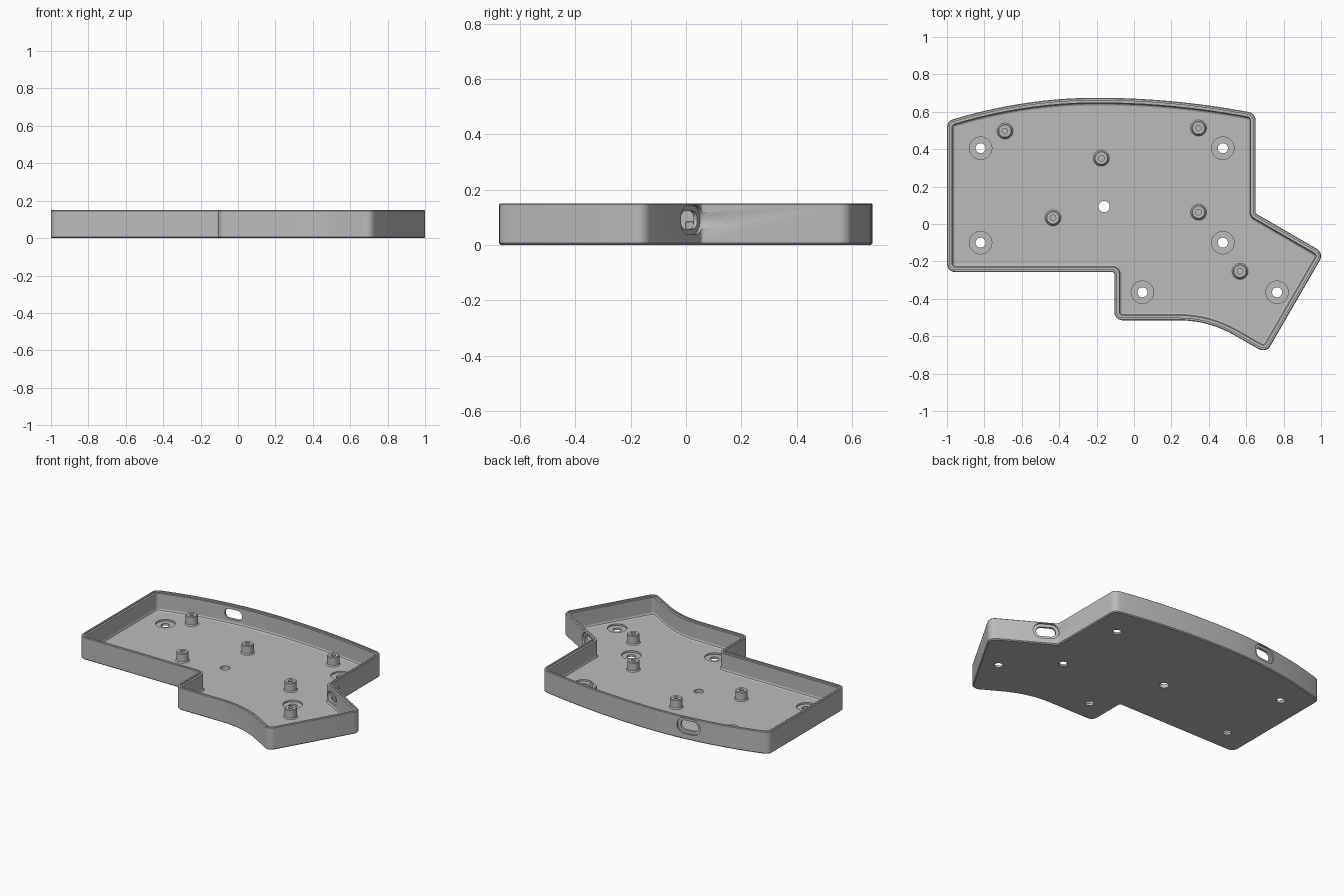
import bpy, bmesh
from math import sin, cos, tan, pi, radians
from mathutils import Vector, Matrix

if "Cube" in bpy.data.objects:
    bpy.data.objects.remove(bpy.data.objects["Cube"])

grey = bpy.data.materials.new("plain grey")
grey.use_nodes = True
GREY = (0.5, 0.5, 0.5, 1)
grey.diffuse_color = GREY
grey.node_tree.nodes["Principled BSDF"].inputs["Base Color"].default_value = GREY


def rounded(corners, steps=7):
    """Counter-clockwise outline; each corner is (x, y, radius)."""
    out = []
    n = len(corners)
    for i, (x, y, r) in enumerate(corners):
        p = Vector((x, y))
        if r == 0:
            out.append(p)
            continue
        a = (Vector(corners[i - 1][:2]) - p).normalized()
        b = (Vector(corners[(i + 1) % n][:2]) - p).normalized()
        half = a.angle(b) / 2
        centre = p + (a + b).normalized() * (r / sin(half))
        start = p + a * (r / tan(half)) - centre
        turn = (pi - 2 * half) * (1 if a.cross(b) < 0 else -1)
        out += [centre + Matrix.Rotation(turn * k / steps, 2) @ start
                for k in range(steps + 1)]
    return out


def circle(r, n=32):
    return [Vector((r * cos(2 * pi * k / n), r * sin(2 * pi * k / n))) for k in range(n)]


def inset(outline, d):
    """Move every edge of the outline inwards by d."""
    out = []
    n = len(outline)
    for i, p in enumerate(outline):
        a = (p - outline[i - 1]).normalized()
        b = (outline[(i + 1) % n] - p).normalized()
        na, nb = Vector((-a.y, a.x)), Vector((-b.y, b.x))
        out.append(p + (na + nb) * (d / (1 + na.dot(nb))))
    return out


def loft(name, outline, profile, matrix=Matrix()):
    """Closed solid through (inset, height) copies of the outline."""
    bm = bmesh.new()
    rings = [[bm.verts.new((p.x, p.y, z)) for p in inset(outline, d)] for d, z in profile]
    n = len(outline)
    for lo, hi in zip(rings, rings[1:]):
        for i in range(n):
            j = (i + 1) % n
            bm.faces.new((lo[i], lo[j], hi[j], hi[i]))
    bm.faces.new(rings[0][::-1])
    bm.faces.new(rings[-1])
    bmesh.ops.recalc_face_normals(bm, faces=bm.faces)
    mesh = bpy.data.meshes.new(name)
    bm.to_mesh(mesh)
    bm.free()
    mesh.materials.append(grey)
    ob = bpy.data.objects.new(name, mesh)
    ob.matrix_world = matrix
    bpy.context.collection.objects.link(ob)
    return ob


def activate(ob):
    bpy.ops.object.select_all(action='DESELECT')
    ob.select_set(True)
    bpy.context.view_layer.objects.active = ob


def smooth(ob):
    activate(ob)
    bpy.ops.object.shade_smooth_by_angle(angle=radians(20))


def cut(ob, cutter):
    cutter.hide_render = True
    activate(ob)
    mod = ob.modifiers.new("cut", 'BOOLEAN')
    mod.operation, mod.solver, mod.object = 'DIFFERENCE', 'EXACT', cutter
    bpy.ops.object.modifier_apply(modifier=mod.name)
    bpy.data.objects.remove(cutter)


# Tray outline: stepped front, curved thumb edge, angled right end, arched back
def back_y(x):
    t = x + 0.2
    return 0.675 - (0.195 if t < 0 else 0.115) * t * t


R = 0.045
corners = [(-1, back_y(-1), R), (-1, -0.257, R), (-0.105, -0.257, 0.012), (-0.105, -0.515, R)]
p0, p1, p2 = Vector((0.24, -0.515)), Vector((0.405, -0.515)), Vector((0.555, -0.605))
for k in range(13):
    t = k / 12
    q = p0 * (1 - t) ** 2 + p1 * 2 * t * (1 - t) + p2 * t * t
    corners.append((q.x, q.y, 0))
corners += [(0.706, -0.6915, R), (1.0165, -0.155, R), (0.65, 0.057, 0.012), (0.65, back_y(0.65), R)]
STEPS = 22
corners += [(x, back_y(x), 0) for x in (0.65 - 1.65 * k / STEPS for k in range(1, STEPS))]

# Tray shell: chamfered base, stepped rim, thin walls, filleted floor
FLOOR = 0.025
tray = loft("tray", rounded(corners), [
    (0.006, 0), (0, 0.006), (0, 0.146), (0.004, 0.15), (0.014, 0.15), (0.014, 0.141),
    (0.027, 0.141), (0.027, 0.04), (0.031, 0.03), (0.04, FLOOR)])

# Screw holes with a shallow round recess, and one plain centre hole
for x, y in [(-0.82, 0.405), (0.475, 0.405), (-0.82, -0.1), (0.475, -0.1),
             (0.045, -0.365), (0.765, -0.365)]:
    cut(tray, loft("screw_hole_cutter", circle(0.06),
                   [(0.033, -0.02), (0.033, 0.014), (0, 0.014), (0, 0.05)],
                   Matrix.Translation((x, y, 0))))
cut(tray, loft("centre_hole_cutter", circle(0.03), [(0, -0.02), (0, 0.06)],
               Matrix.Translation((-0.16, 0.093, 0))))

# Cable ports: a slot through the wall inside a flared outer recess
W, H = 0.08, 0.052
slot = rounded([(-W, -H, 0.05), (W, -H, 0.05), (W, H, 0.05), (-W, H, 0.05)])
for x, y, angle in [(-0.48, back_y(-0.48), 96.2), (0.712, 0.021, 60)]:
    out = Vector((cos(radians(angle)), sin(radians(angle)), 0))
    up = Vector((0, 0, 1))
    frame = Matrix((up.cross(out), up, out)).transposed().to_4x4()
    frame.translation = (x, y, 0.09)
    cut(tray, loft("port_cutter", slot,
                   [(0.02, -0.06), (0.02, -0.012), (0, -0.012), (0, 0.001), (-0.035, 0.07)],
                   frame))
smooth(tray)

# Standoffs with blind screw bores
for i, (x, y) in enumerate([(-0.69, 0.497), (0.345, 0.513), (-0.175, 0.352),
                            (-0.433, 0.033), (0.345, 0.063), (0.567, -0.253)]):
    smooth(loft(f"standoff_{i + 1}", circle(0.037), [
        (-0.006, 0.02), (-0.006, FLOOR), (0, 0.032), (0, 0.082), (0.004, 0.086),
        (0.022, 0.086), (0.022, 0.04)], Matrix.Translation((x, y, 0))))
